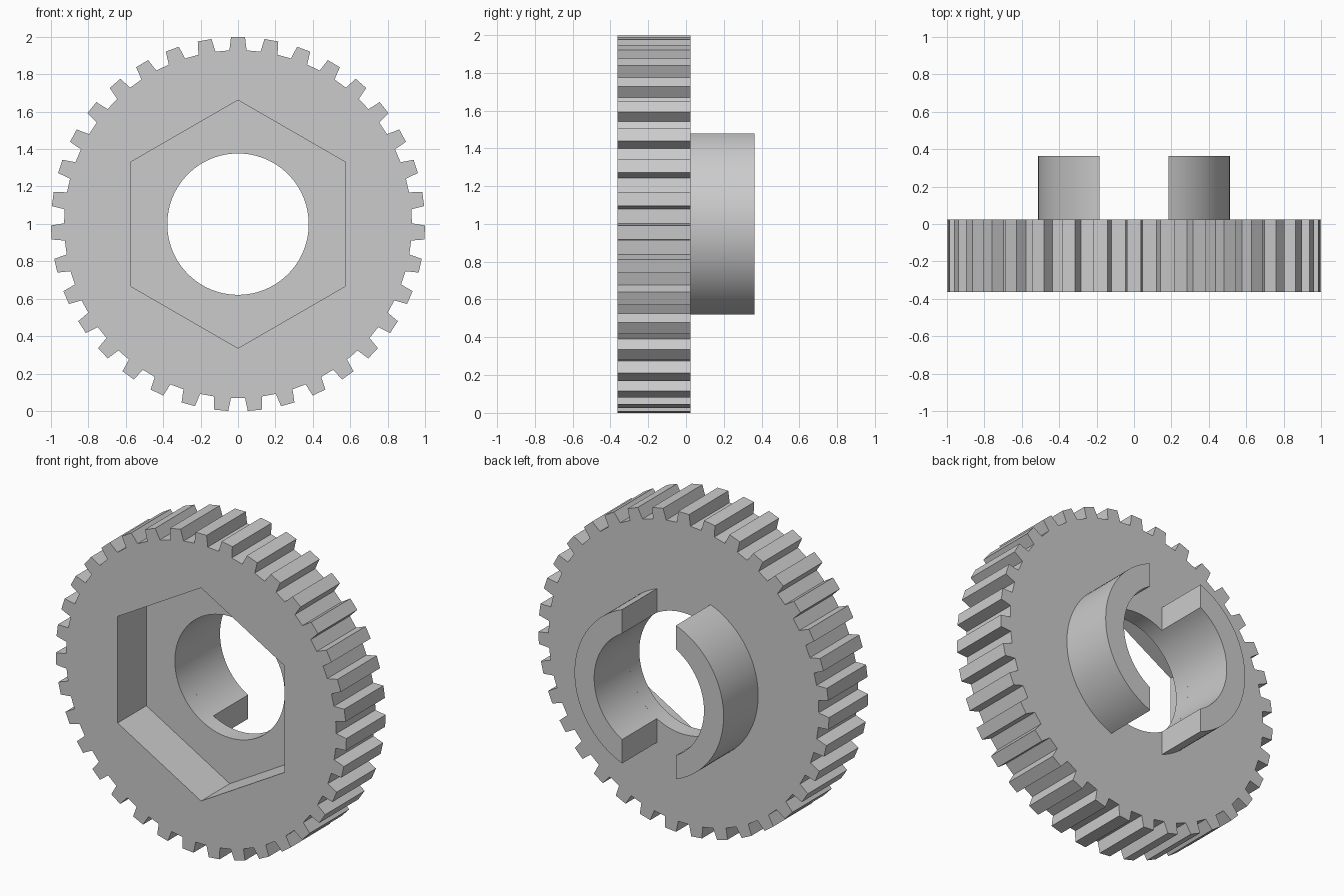
import bpy
import bmesh
from math import sin, cos, pi, radians, acos

cube = bpy.data.objects.get("Cube")
if cube:
    bpy.data.objects.remove(cube, do_unlink=True)

# Main dimensions
TEETH = 35
R_TIP, R_ROOT = 1.0, 0.93
R_HEX, R_HOLE, R_LUG = 0.663, 0.378, 0.513
Y_FRONT, Y_FLOOR, Y_BACK, Y_LUG = -0.363, -0.081, 0.023, 0.363
SLOT = 0.185            # half width of the slot between the lugs
CZ = 0.9987             # height of the axle

gray = bpy.data.materials.new("plain gray")
gray.use_nodes = True
COLOUR = (0.6, 0.6, 0.6, 1)
gray.diffuse_color = COLOUR
gray.node_tree.nodes["Principled BSDF"].inputs["Base Color"].default_value = COLOUR


def polar(r, a):
    """Point at angle a, measured from straight up."""
    return (r * sin(a), r * cos(a))


def ring(r, n):
    return [polar(r, 2 * pi * i / n) for i in range(n)]


def loop(bm, pts, y):
    """Closed edge loop of profile points at depth y."""
    vs = [bm.verts.new((x, y, z + CZ)) for x, z in pts]
    return vs, [bm.edges.new((vs[i - 1], vs[i])) for i in range(len(vs))]


def wall(bm, a, b):
    for i in range(len(a[0])):
        bm.faces.new((a[0][i - 1], a[0][i], b[0][i], b[0][i - 1]))


def cap(bm, *loops):
    bmesh.ops.triangle_fill(bm, use_beauty=True,
                            edges=[e for lp in loops for e in lp[1]])


def finish(bm, name):
    bmesh.ops.dissolve_degenerate(bm, dist=1e-5, edges=bm.edges[:])
    bmesh.ops.recalc_face_normals(bm, faces=bm.faces[:])
    me = bpy.data.meshes.new(name)
    bm.to_mesh(me)
    bm.free()
    me.materials.append(gray)
    ob = bpy.data.objects.new(name, me)
    bpy.context.collection.objects.link(ob)
    bpy.ops.object.select_all(action='DESELECT')
    ob.select_set(True)
    bpy.context.view_layer.objects.active = ob
    bpy.ops.object.shade_smooth_by_angle(angle=radians(25))


# Gear wheel: toothed rim, hexagonal pocket in front, round bore through the floor
teeth = []
for i in range(TEETH):
    mid = 2 * pi * i / TEETH
    for r, half in ((R_ROOT, -2.84), (R_TIP, -2.15), (R_TIP, 2.15), (R_ROOT, 2.84)):
        teeth.append(polar(r, mid + radians(half)))

bm = bmesh.new()
rim_front, rim_back = loop(bm, teeth, Y_FRONT), loop(bm, teeth, Y_BACK)
hex_front, hex_floor = (loop(bm, ring(R_HEX, 6), y) for y in (Y_FRONT, Y_FLOOR))
bore_floor, bore_back = (loop(bm, ring(R_HOLE, 96), y) for y in (Y_FLOOR, Y_BACK))
for a, b in ((rim_front, rim_back), (hex_front, hex_floor), (bore_floor, bore_back)):
    wall(bm, a, b)
for a, b in ((rim_front, hex_front), (hex_floor, bore_floor), (rim_back, bore_back)):
    cap(bm, a, b)
finish(bm, "gear_wheel")


# Two curved lugs on the back, cut off flat by the slot
def arc(r, n=40):
    """Arc on the +x side that ends on the slot plane."""
    a = acos(SLOT / r)
    return [polar(r, pi / 2 - a + 2 * a * i / n) for i in range(n + 1)]


for name, side in (("left_lug", 1), ("right_lug", -1)):
    profile = [(side * x, z) for x, z in arc(R_LUG) + arc(R_HOLE)[::-1]]
    bm = bmesh.new()
    base, end = loop(bm, profile, Y_BACK), loop(bm, profile, Y_LUG)
    wall(bm, base, end)
    cap(bm, base)
    cap(bm, end)
    finish(bm, name)
